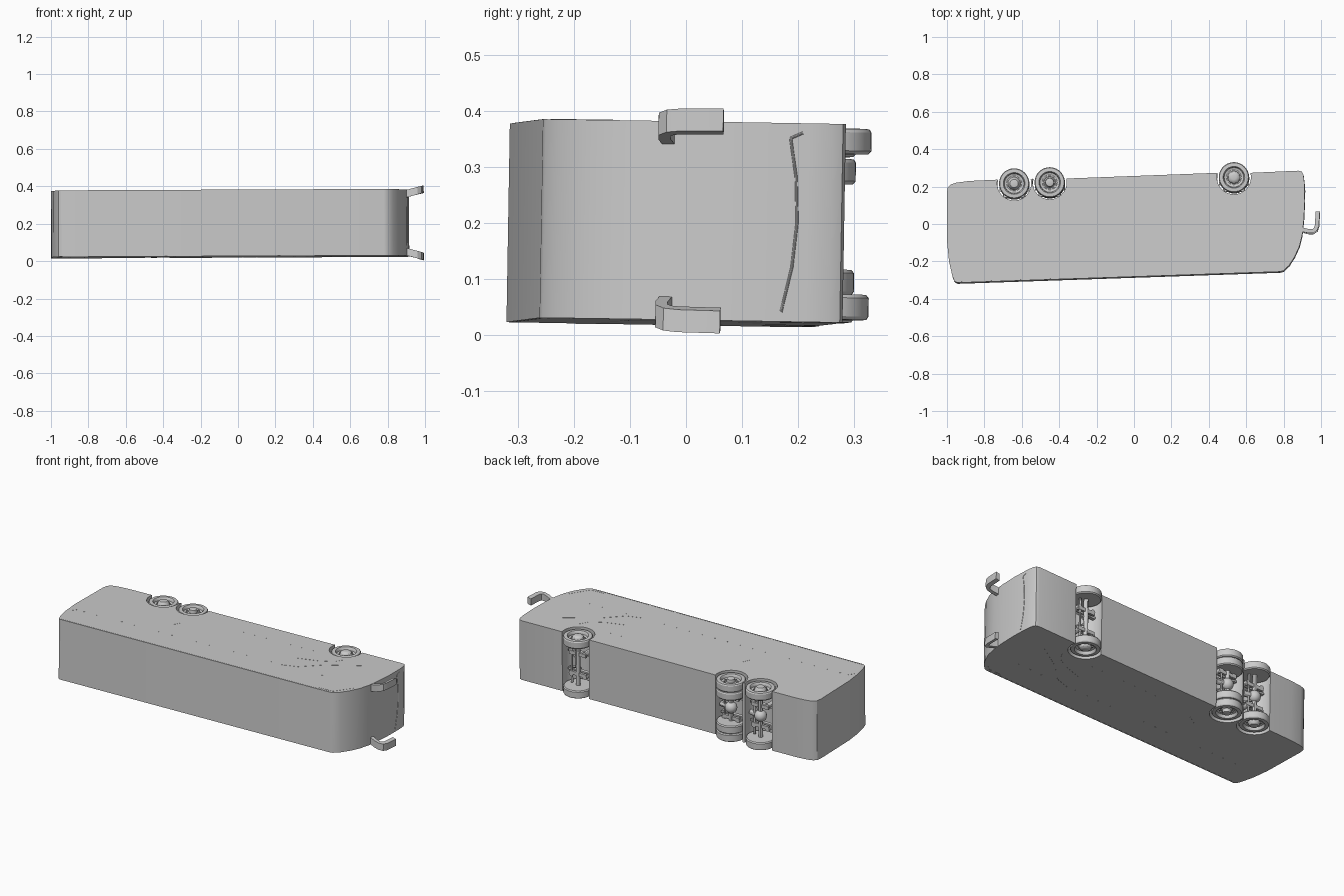
import bpy, bmesh, math
from mathutils import Matrix, Vector

cube = bpy.data.objects.get("Cube")
if cube:
    bpy.data.objects.remove(cube, do_unlink=True)

grey = bpy.data.materials.new("plain_grey")
grey.use_nodes = True
grey.diffuse_color = (0.6, 0.6, 0.6, 1)
grey.node_tree.nodes["Principled BSDF"].inputs["Base Color"].default_value = (0.6, 0.6, 0.6, 1)

# The coach lies on its side, slightly tilted: width runs along z
TILT = (Matrix.Translation((0, -0.003, 0.2)) @ Matrix.Rotation(-0.005, 4, 'Y')
        @ Matrix.Rotation(-0.017, 4, 'X'))
HALF = 0.177
AXLES = [("rear", -0.64, 0.217), ("drive", -0.45, 0.223), ("front", 0.535, 0.25)]
ARCH = 0.091


def under(x):
    """Height line of the coach floor."""
    return 0.257 + 0.031 * x


def finish(name, bm, angle=30):
    bmesh.ops.recalc_face_normals(bm, faces=bm.faces)
    bm.transform(TILT)
    mesh = bpy.data.meshes.new(name)
    bm.to_mesh(mesh)
    bm.free()
    mesh.materials.append(grey)
    ob = bpy.data.objects.new(name, mesh)
    bpy.context.scene.collection.objects.link(ob)
    bpy.ops.object.select_all(action='DESELECT')
    ob.select_set(True)
    bpy.context.view_layer.objects.active = ob
    bpy.ops.object.shade_smooth_by_angle(angle=math.radians(angle))
    return ob


def prism(bm, points, z0, z1):
    """Extrude a flat outline between two heights."""
    verts = [bm.verts.new((x, y, z0)) for x, y in points]
    face = bm.faces.new(verts)
    new = bmesh.ops.extrude_face_region(bm, geom=[face])["geom"]
    top = [v for v in new if isinstance(v, bmesh.types.BMVert)]
    bmesh.ops.translate(bm, verts=top, vec=(0, 0, z1 - z0))
    return verts + top


def ribbon(points, width):
    """Outline of a constant-width strip along a path."""
    left, right = [], []
    for i, p in enumerate(points):
        a, b = Vector(points[max(i - 1, 0)]), Vector(points[min(i + 1, len(points) - 1)])
        d = (b - a).normalized() * width / 2
        left.append((p[0] - d.y, p[1] + d.x))
        right.append((p[0] + d.y, p[1] - d.x))
    return left + right[::-1]


def box(bm, center, size):
    bmesh.ops.create_cube(bm, size=1, matrix=Matrix.Translation(center) @ Matrix.Diagonal((*size, 1)))


def rod(bm, a, b, r, seg=12):
    a, b = Vector(a), Vector(b)
    rot = (b - a).to_track_quat('Z', 'Y').to_matrix().to_4x4()
    bmesh.ops.create_cone(bm, cap_ends=True, segments=seg, radius1=r, radius2=r,
                          depth=(b - a).length, matrix=Matrix.Translation((a + b) / 2) @ rot)


def lathe(bm, profile, x, y, side, seg=40):
    """Spin a radius/height profile around an axle."""
    rings = []
    for r, h in profile:
        rings.append([bm.verts.new((x + r * math.cos(t), y + r * math.sin(t), side * h))
                      for t in (2 * math.pi * k / seg for k in range(seg))])
    for lo, hi in zip(rings, rings[1:]):
        for k in range(seg):
            j = (k + 1) % seg
            bm.faces.new((lo[k], lo[j], hi[j], hi[k]))
    bm.faces.new(rings[0])
    bm.faces.new(rings[-1])


# Body outline with wheel arches cut right across the floor
outline = [(0.78, -0.255), (0.8, -0.25), (0.83, -0.222), (0.86, -0.175), (0.885, -0.12), (0.9, -0.06),
           (0.909, 0.02), (0.914, 0.12), (0.912, 0.22), (0.907, 0.262), (0.898, 0.28), (0.88, 0.285)]
for _, cx, cy in reversed(AXLES):
    lift = math.asin((under(cx) - cy) / ARCH)
    start, end = lift, -math.pi - lift
    for k in range(25):
        t = start + (end - start) * k / 24
        outline.append((cx + ARCH * math.cos(t), cy + ARCH * math.sin(t)))
outline += [(-0.88, 0.23), (-0.95, 0.221), (-0.98, 0.211), (-0.995, 0.195), (-1.0, 0.165),
            (-0.998, -0.1), (-0.988, -0.2), (-0.97, -0.28), (-0.96, -0.305), (-0.945, -0.314)]
bm = bmesh.new()
prism(bm, outline, -HALF, HALF)
finish("body", bm)

# Wheels
TYRE = [(0.05, 0.125), (0.076, 0.125), (0.081, 0.131), (0.081, 0.164), (0.077, 0.17), (0.058, 0.171),
        (0.054, 0.166), (0.052, 0.154), (0.04, 0.15), (0.034, 0.152)]
HUB = {"front": [(0.03, 0.165), (0.022, 0.172), (0.012, 0.174)],
       "drive": [(0.03, 0.15), (0.024, 0.156), (0.022, 0.174), (0.012, 0.177)],
       "rear": [(0.03, 0.165), (0.022, 0.175), (0.012, 0.177)]}
for name, cx, cy in AXLES:
    for label, side in (("left", 1), ("right", -1)):
        bm = bmesh.new()
        lathe(bm, TYRE + HUB[name], cx, cy, side)
        for k in range(10):
            t = k * math.pi / 5
            px, py = cx + 0.037 * math.cos(t), cy + 0.037 * math.sin(t)
            rod(bm, (px, py, side * 0.148), (px, py, side * 0.157), 0.004, 6)
        finish(f"{name}_wheel_{label}", bm)
        if name == "drive":
            bm = bmesh.new()
            lathe(bm, [(r, h - 0.049) for r, h in TYRE], cx, cy, side)
            finish(f"inner_wheel_{label}", bm)

    # Axle, springs and chassis rails inside each arch
    bm = bmesh.new()
    rod(bm, (cx, cy, -0.14), (cx, cy, 0.14), 0.013)
    for s in (1, -1):
        box(bm, (cx, cy - 0.03, s * 0.055), (0.16, 0.02, 0.012))
        rod(bm, (cx - 0.045, cy - 0.075, s * 0.068), (cx - 0.045, cy + 0.005, s * 0.068), 0.014)
        rod(bm, (cx + 0.045, cy - 0.075, s * 0.068), (cx + 0.045, cy + 0.005, s * 0.068), 0.014)
        box(bm, (cx, cy, s * 0.06), (0.11, 0.014, 0.02))
        rod(bm, (cx, cy, s * 0.02), (cx + 0.075, cy - 0.035, s * 0.05), 0.006)
    rod(bm, (cx + 0.04, cy, -0.12), (cx + 0.04, cy, 0.12), 0.006)
    finish(f"{name}_axle", bm)
    if name != "front":
        bm = bmesh.new()
        bmesh.ops.create_uvsphere(bm, u_segments=16, v_segments=10, radius=0.034,
                                  matrix=Matrix.Translation((cx, cy, 0)))
        rod(bm, (cx, cy, 0), (cx + 0.07, cy - 0.01, 0), 0.016)
        finish(f"{name}_differential", bm)

# Hooked mirrors, spreading outward from the front corners
hook = [(0.9, -0.03), (0.935, -0.038), (0.957, -0.038), (0.972, -0.028), (0.979, -0.008), (0.983, 0.067)]
for label, side in (("left", 1), ("right", -1)):
    bm = bmesh.new()
    prism(bm, ribbon(hook, 0.022), -0.02, 0.02)
    for v in bm.verts:
        v.co.z += side * (0.155 + 0.27 * (v.co.x - 0.9))
    finish(f"mirror_{label}", bm)

# Fine seams standing just proud of both flanks
SEAMS = {"gutter": [(-0.94, -0.308), (0.77, -0.25)],
         "front_corner_trim": [(0.7, -0.24), (0.79, -0.235), (0.86, -0.13)],
         "front_swoosh": [(0.36, -0.11), (0.45, -0.08), (0.55, 0.02), (0.72, 0.13)],
         "wheel_swoosh": [(0.38, 0.01), (0.5, 0.05), (0.57, 0.09), (0.6, 0.14)],
         "rear_swoosh": [(-0.41, -0.01), (-0.39, 0.03), (-0.33, 0.07)],
         "rear_lamp_seam": [(-0.97, -0.19), (-0.945, -0.155)]}
for name, path in SEAMS.items():
    bm = bmesh.new()
    for s in (1, -1):
        prism(bm, ribbon(path, 0.003), s * (HALF - 0.003), s * (HALF + 0.0008))
    finish(name, bm)
for name, x0, x1, y0, slope in (("window_seam", -0.9, 0.7, -0.121, 0.04), ("locker_seam", -0.05, 0.4, 0.125, 0.04)):
    bm = bmesh.new()
    steps = round((x1 - x0) / 0.08)
    for k in range(steps + 1):
        x = x0 + (x1 - x0) * k / steps
        for s in (1, -1):
            box(bm, (x, y0 + slope * x, s * HALF), (0.008, 0.003, 0.0016))
    finish(name, bm)

# Curved bumper crease across the nose
bm = bmesh.new()
crease = [(0.209, 0.16), (0.187, 0.15), (0.198, 0.08), (0.201, 0.0), (0.193, -0.08), (0.175, -0.16)]
for (y0, z0), (y1, z1) in zip(crease, crease[1:]):
    rod(bm, (0.9125, y0, z0), (0.9125, y1, z1), 0.0025, 8)
finish("bumper_crease", bm)
